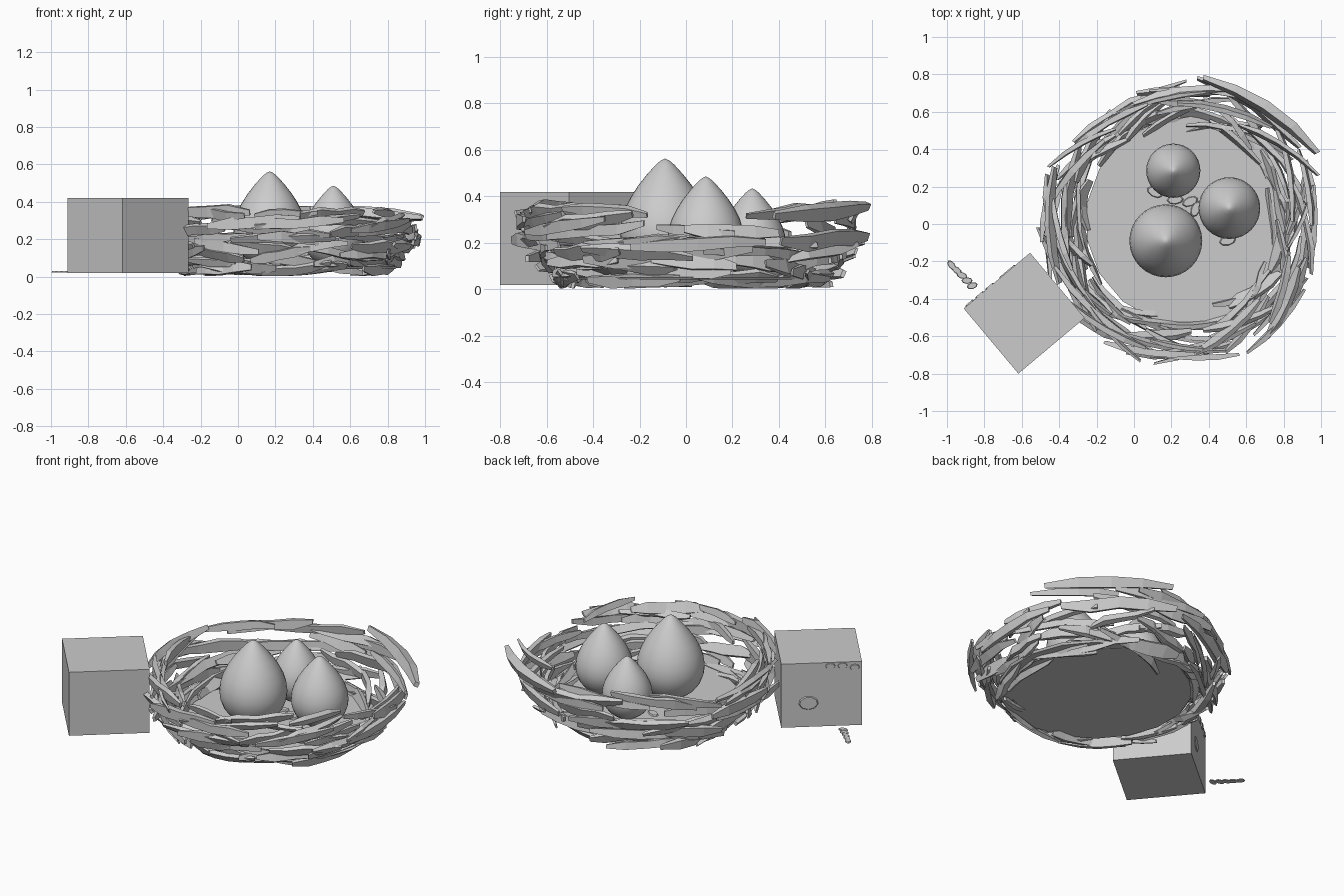
import bpy, bmesh, math, random
from mathutils import Vector, Matrix

cube = bpy.data.objects.get("Cube")
if cube:
    bpy.data.objects.remove(cube, do_unlink=True)

random.seed(11)
CENTRE = Vector((0.245, 0.015, 0))

grey = bpy.data.materials.new("plain grey")
grey.use_nodes = True
grey.diffuse_color = (0.6, 0.6, 0.6, 1)
grey.node_tree.nodes["Principled BSDF"].inputs["Base Color"].default_value = grey.diffuse_color


def add_object(name, bm, smooth=False):
    bmesh.ops.recalc_face_normals(bm, faces=bm.faces)
    for f in bm.faces:
        f.smooth = smooth
    mesh = bpy.data.meshes.new(name)
    bm.to_mesh(mesh)
    bm.free()
    mesh.materials.append(grey)
    obj = bpy.data.objects.new(name, mesh)
    bpy.context.collection.objects.link(obj)
    return obj


def egg(name, x, y, z, r):
    """Pointed egg, widest at height z."""
    profile = [(0, -1), (.26, -.965), (.5, -.87), (.71, -.71), (.87, -.5), (.97, -.24),
               (1, 0), (.97, .26), (.89, .52), (.76, .78), (.59, 1.04), (.4, 1.28),
               (.2, 1.5), (.09, 1.59), (0, 1.63)]
    bm = bmesh.new()
    verts = [bm.verts.new((x + a * r, y, z + b * r)) for a, b in profile]
    edges = [bm.edges.new(pair) for pair in zip(verts, verts[1:])]
    bmesh.ops.spin(bm, geom=verts + edges, cent=(x, y, 0), axis=(0, 0, 1),
                   angle=math.tau, steps=32)
    bmesh.ops.remove_doubles(bm, verts=bm.verts, dist=0.0005)
    add_object(name, bm, smooth=True)


def disc(bm, matrix, length, width, depth, sides=8):
    """Flat oval plate."""
    scale = Matrix.Diagonal((length / 2, width / 2, depth, 1))
    bmesh.ops.create_cone(bm, cap_ends=True, segments=sides, radius1=1, radius2=0.85,
                          depth=1, matrix=matrix @ scale)


def wall_radius(z):
    return 0.55 + 0.18 * min(1, max(0, z) / 0.22) ** 0.8


def stick(bm, start, sweep, z0, z1, r0, r1, width, thick, tilt, steps=4):
    """Bent bar along the nest wall; tilt is the outward lean of its broad side."""
    rings = []
    for i in range(steps + 1):
        t = i / steps
        a = start + sweep * t
        z = z0 + (z1 - z0) * t + random.uniform(-.008, .008)
        out = Vector((math.cos(a), math.sin(a), 0))
        lean = out * math.sin(tilt) + Vector((0, 0, math.cos(tilt)))
        side = out * math.cos(tilt) - Vector((0, 0, math.sin(tilt)))
        # the middle is pulled inwards, so that the bar runs straighter than the wall
        sag = 0.16 * sweep ** 2 * t * (1 - t)
        p = CENTRE + out * (wall_radius(z) + r0 + (r1 - r0) * t - sag) + Vector((0, 0, z))
        taper = 0.5 if i in (0, steps) else random.uniform(.85, 1.15)
        w, h = lean * width * taper / 2, side * thick * taper / 2
        ring = [p + w + h, p + w - h, p - w - h, p - w + h]
        for v in ring:
            v.z = max(0.003, v.z)
        rings.append([bm.verts.new(v) for v in ring])
    for a, b in zip(rings, rings[1:]):
        for k in range(4):
            m = (k + 1) % 4
            bm.faces.new((a[k], a[m], b[m], b[k]))
    bm.faces.new(rings[0])
    bm.faces.new(rings[-1][::-1])


# Nest floor
bm = bmesh.new()
bmesh.ops.create_cone(bm, cap_ends=True, segments=18, radius1=0.55, radius2=0.56, depth=0.012,
                      matrix=Matrix.Translation((0.3, 0.015, 0.048)))
add_object("nest_floor", bm)

# Broad bars around the foot of the nest
bm = bmesh.new()
for i in range(12):
    start = math.tau * i / 12 + random.uniform(-.1, .1)
    z = random.uniform(.035, .07)
    stick(bm, start, random.uniform(.5, .75), z, z + random.uniform(-.02, .02),
          random.uniform(-.1, -.03), random.uniform(-.07, .0),
          random.uniform(.05, .08), .025, random.uniform(.3, 1))
add_object("nest_base_bars", bm)

# Woven nest wall, layer by layer
bm = bmesh.new()
layers = [0.04, 0.08, 0.12, 0.16, 0.205, 0.25, 0.295, 0.335]
for n, z in enumerate(layers):
    count = 14
    for i in range(count):
        start = math.tau * (i + random.uniform(-.35, .35)) / count + n * 0.37
        sweep = random.uniform(0.45, 0.9)
        mid = start + sweep / 2
        # the back of the wall is more open near the rim, and the left side is lower
        if n > 3 and math.sin(mid) > 0.2 and random.random() < 0.4:
            continue
        if n > 5 and math.cos(mid - 0.05) > 0.85:
            continue
        dz = random.uniform(-.035, .035)
        ends = [random.uniform(-.14, 0.0), random.uniform(-.04, .05)]
        random.shuffle(ends)
        stick(bm, start, sweep, z - dz, z + dz, *ends, random.uniform(.04, .065),
              random.uniform(.02, .035), random.uniform(-.35, .75))
add_object("nest_sticks", bm)

# Loose sticks that poke out of the rim
bm = bmesh.new()
stick(bm, 0.46, 0.95, 0.32, 0.36, 0.09, 0.045, 0.06, 0.05, 0.4)
stick(bm, 0.55, 0.9, 0.20, 0.23, 0.03, 0.04, 0.07, 0.03, 0.3)
stick(bm, -0.35, 0.8, 0.18, 0.21, 0.03, 0.03, 0.055, 0.03, 0.2)
stick(bm, -1.1, 0.6, 0.25, 0.30, 0.06, 0.03, 0.045, 0.025, 0.2)
stick(bm, -1.8, 0.65, 0.27, 0.30, -0.01, 0.05, 0.05, 0.03, 0)
stick(bm, 3.75, 0.7, 0.34, 0.35, 0.01, -0.03, 0.06, 0.03, 0.2)
stick(bm, 1.15, 0.8, 0.30, 0.33, 0.03, -0.06, 0.055, 0.035, 0.5)
add_object("loose_rim_sticks", bm)

# Eggs
egg("large_egg", 0.17, -0.09, 0.245, 0.195)
egg("medium_egg", 0.51, 0.085, 0.217, 0.165)
egg("small_egg", 0.21, 0.285, 0.198, 0.145)

# Scraps of down on the floor
bm = bmesh.new()
for x, y, turn in ((0.11, 0.17, -0.5), (0.30, 0.12, 0.4), (0.50, -0.09, 0.2),
                   (0.33, 0.08, 1.2), (0.22, 0.13, 0.1)):
    disc(bm, Matrix.Translation((x, y, 0.058)) @ Matrix.Rotation(turn, 4, 'Z'), 0.09, 0.05, 0.008)
add_object("down_scraps", bm)

# Block beside the nest
BLOCK = Matrix.Translation((-0.587, -0.477, 0.22)) @ Matrix.Rotation(math.radians(40), 4, 'Z')
bm = bmesh.new()
bmesh.ops.create_cube(bm, size=1, matrix=BLOCK @ Matrix.Diagonal((0.463, 0.455, 0.4, 1)))
add_object("block", bm)

# Blot and top beads on the back face of the block
FACE = BLOCK @ Matrix.Translation((0, 0.229, 0)) @ Matrix.Rotation(-math.pi / 2, 4, 'X')
bm = bmesh.new()
disc(bm, FACE @ Matrix.Translation((0.075, 0.05, 0)), 0.12, 0.09, 0.008, 9)
add_object("block_blot", bm)
bm = bmesh.new()
for x, y in ((-0.05, -0.178), (-0.12, -0.178), (-0.19, -0.165)):
    disc(bm, FACE @ Matrix.Translation((x, y, 0)), 0.06, 0.042, 0.009)
add_object("block_beads", bm)

# Trail of petals on the ground
bm = bmesh.new()
for i in range(5):
    p = Vector((-0.975, -0.22, 0.025)).lerp(Vector((-0.865, -0.33, 0.025)), i / 4)
    turn = -0.9 + 0.3 * i
    disc(bm, Matrix.Translation(p) @ Matrix.Rotation(turn, 4, 'Z'), 0.06, 0.035, 0.008)
add_object("petal_trail", bm)
